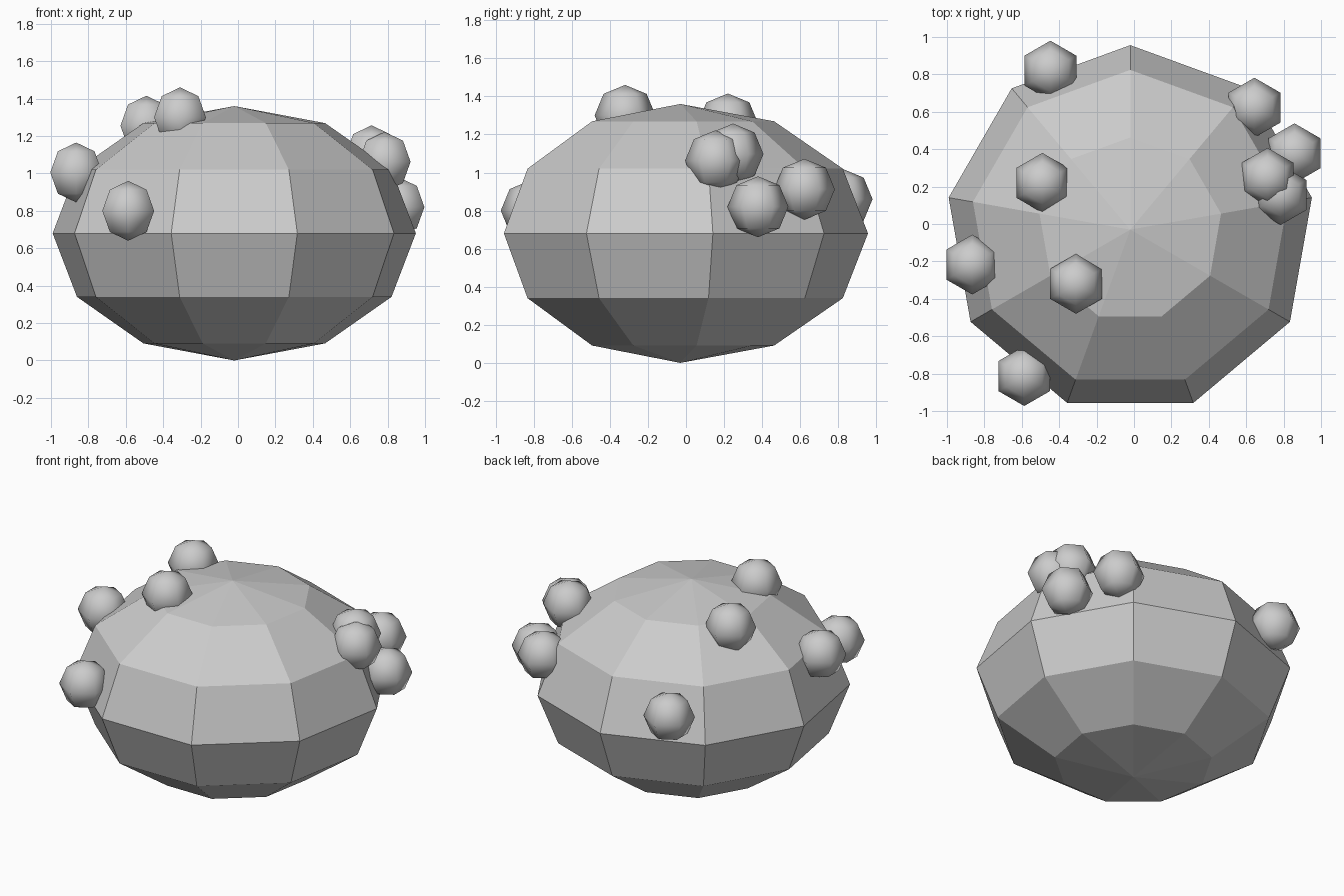
import bpy

if "Cube" in bpy.data.objects:
    bpy.data.objects.remove(bpy.data.objects["Cube"])


def uv_ball(name, center, scale, segments, rings, smooth):
    bpy.ops.mesh.primitive_uv_sphere_add(
        segments=segments, ring_count=rings, radius=1, location=center)
    obj = bpy.context.object
    obj.name = name
    obj.scale = scale
    bpy.ops.object.transform_apply(location=False, rotation=False, scale=True)
    if smooth:
        bpy.ops.object.shade_smooth()
    else:
        bpy.ops.object.shade_flat()
    return obj


# Flattened nine-sided faceted body, one corner toward the back
uv_ball("body", (-0.02, -0.03, 0.68), (0.986, 0.986, 0.68), 9, 6, False)

# Small smooth berries scattered over the upper half
berry_radius = 0.16
berry_centers = [
    (-0.31, -0.32, 1.30),
    (-0.49, 0.22, 1.255),
    (-0.865, -0.217, 1.005),
    (-0.587, -0.813, 0.80),
    (-0.447, 0.82, 0.86),
    (0.644, 0.622, 0.912),
    (0.858, 0.378, 0.82),
    (0.714, 0.247, 1.097),
    (0.784, 0.155, 1.062),
]
for i, center in enumerate(berry_centers, 1):
    uv_ball(f"berry_{i}", center, (berry_radius,) * 3, 6, 4, True)
